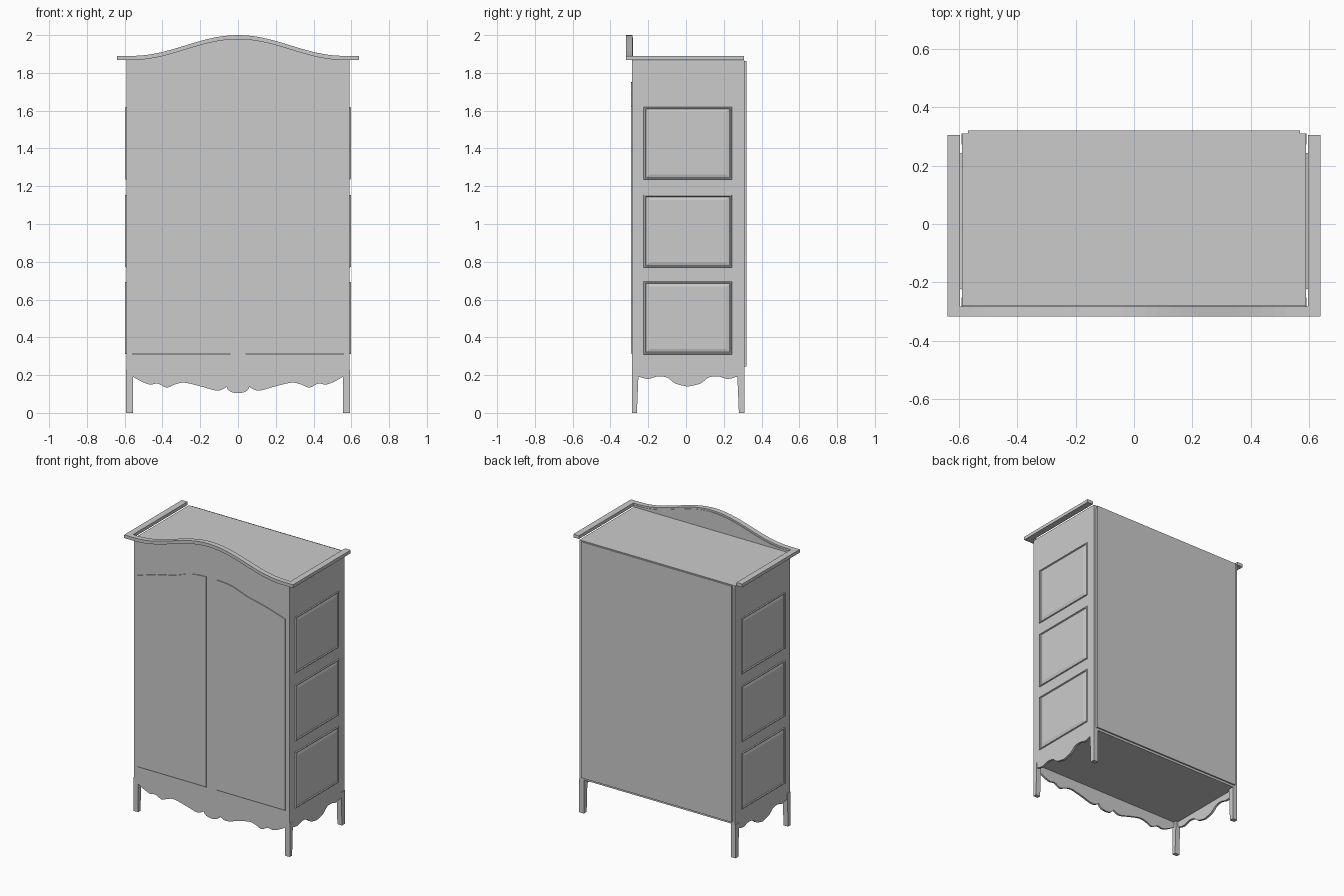
import bpy, bmesh, math

if "Cube" in bpy.data.objects:
    bpy.data.objects.remove(bpy.data.objects["Cube"])

mat = bpy.data.materials.new("wood grey")
mat.diffuse_color = (0.6, 0.6, 0.6, 1)
mat.use_nodes = True
mat.node_tree.nodes["Principled BSDF"].inputs["Base Color"].default_value = mat.diffuse_color


def finish(name, bm):
    bmesh.ops.recalc_face_normals(bm, faces=bm.faces)
    me = bpy.data.meshes.new(name)
    bm.to_mesh(me)
    bm.free()
    me.materials.append(mat)
    ob = bpy.data.objects.new(name, me)
    bpy.context.collection.objects.link(ob)
    return ob


def loft(name, loops, cap_start=True):
    """Skin a stack of equal-length closed loops and cap the ends."""
    bm = bmesh.new()
    vs = [[bm.verts.new(p) for p in lp] for lp in loops]
    n = len(vs[0])
    for a, b in zip(vs, vs[1:]):
        for i in range(n):
            j = (i + 1) % n
            bm.faces.new((a[i], a[j], b[j], b[i]))
    if cap_start:
        bm.faces.new(vs[0])
    bm.faces.new(vs[-1])
    return finish(name, bm)


def prism(name, pts, axis, a, b):
    """Extrude a 2D outline (u, z) along x or y from a to b."""
    def place(p, d):
        return (d, p[0], p[1]) if axis == "x" else (p[0], d, p[1])
    return loft(name, [[place(p, a) for p in pts], [place(p, b) for p in pts]])


def box(name, x0, x1, y0, y1, z0, z1):
    return prism(name, [(x0, z0), (x1, z0), (x1, z1), (x0, z1)], "y", y0, y1)


def smooth(pts, n=5):
    """Catmull-Rom curve through the points."""
    p = [pts[0]] + pts + [pts[-1]]
    out = []
    for i in range(1, len(p) - 2):
        for k in range(n):
            t = k / n
            out.append(tuple(0.5 * (2 * b + (c - a) * t + (2 * a - 5 * b + 4 * c - d) * t * t
                             + (3 * b - a - 3 * c + d) * t ** 3)
                             for a, b, c, d in zip(p[i - 1], p[i], p[i + 1], p[i + 2])))
    return out + [pts[-1]]


def mirrored(half, c=0.0):
    """Half outline ending on the centre line c, continued to the other side."""
    return half + [(2 * c - u, z) for u, z in reversed(half[:-1])]


def arch(x):
    return 1.89 + (0.055 * (1 + math.cos(math.pi * x / 0.56)) if abs(x) < 0.56 else 0)


# Arched crown moulding and front board
xs = [-0.64, -0.59] + [-0.56 + 0.04 * i for i in range(29)] + [0.59, 0.64]
prism("crown_front", [(x, arch(x)) for x in xs] + [(x, arch(x) - 0.022) for x in reversed(xs)],
      "y", -0.318, -0.283)
prism("front_board", [(x, arch(x) - 0.012) for x in xs[1:-1]] + [(0.59, 0.23), (-0.59, 0.23)],
      "y", -0.285, -0.28)

# Carcass panels
box("top_panel", -0.59, 0.59, -0.281, 0.31, 1.845, 1.866)
box("bottom_panel", -0.575, 0.575, -0.28, 0.31, 0.23, 0.245)
box("back_panel", -0.57, 0.57, 0.305, 0.32, 0.245, 1.862)

# Scalloped front apron
half = smooth([(-0.557, 0.192), (-0.51, 0.166), (-0.465, 0.15), (-0.425, 0.155), (-0.378, 0.134),
               (-0.335, 0.15), (-0.285, 0.16), (-0.2, 0.141), (-0.11, 0.118), (-0.06, 0.137)])
half += smooth([(-0.055, 0.125), (-0.035, 0.11), (0, 0.104)])
prism("front_apron", mirrored(half) + [(0.557, 0.23), (-0.557, 0.23)], "y", -0.285, -0.272)

side_half = smooth([(-0.252, 0.192), (-0.2, 0.18), (-0.15, 0.193), (-0.1, 0.187),
                    (-0.055, 0.155), (0.01, 0.139)])
side_curve = mirrored(side_half, 0.01)

for s, side in ((-1, "left"), (1, "right")):
    # Side wall, apron and crown rail
    a, b = sorted((s * 0.575, s * 0.59))
    box(side + "_side_panel", a, b, -0.28, 0.31, 0.23, 1.866)
    prism(side + "_side_apron", side_curve + [(0.272, 0.23), (-0.252, 0.23)], "x", a, b)
    a, b = sorted((s * 0.597, s * 0.64))
    box(side + "_crown_rail", a, b, -0.283, 0.306, 1.868, 1.89)

    # Tapered legs
    a, b = sorted((s * 0.557, s * 0.592))
    prism(side + "_front_leg", [(-0.285, 0), (-0.26, 0), (-0.252, 0.192), (-0.252, 0.23),
                                (-0.285, 0.23)], "x", a, b)
    prism(side + "_back_leg", [(0.31, 0), (0.28, 0), (0.272, 0.192), (0.272, 0.23),
                               (0.31, 0.23)], "x", a, b)

    # Door plate with curved top and chamfered bottom edge
    top = smooth([(0.56, 1.622), (0.413, 1.667), (0.28, 1.698), (0.175, 1.735),
                  (0.106, 1.748), (0.04, 1.752)])
    base = [(0.04, 0.305), (0.56, 0.305)] + top
    face = [(0.04, 0.317), (0.56, 0.317)] + top
    loft(side + "_door", [[(s * u, -0.284, z) for u, z in base],
                          [(s * u, -0.291, z) for u, z in face]])

    # Raised moulded side panels: (inset, height) steps
    for i, (z0, z1) in enumerate(((0.31, 0.695), (0.77, 1.155), (1.235, 1.62))):
        loops = []
        for d, h in ((0, -0.001), (0.003, 0.007), (0.010, 0.007), (0.014, 0.001), (0.034, 0.006)):
            x = s * (0.59 + h)
            e = d * 0.8
            loops.append([(x, -0.225 + d, z0 + e), (x, 0.245 - d, z0 + e),
                          (x, 0.245 - d, z1 - e), (x, -0.225 + d, z1 - e)])
        loft(f"{side}_moulded_panel_{i + 1}", loops)
